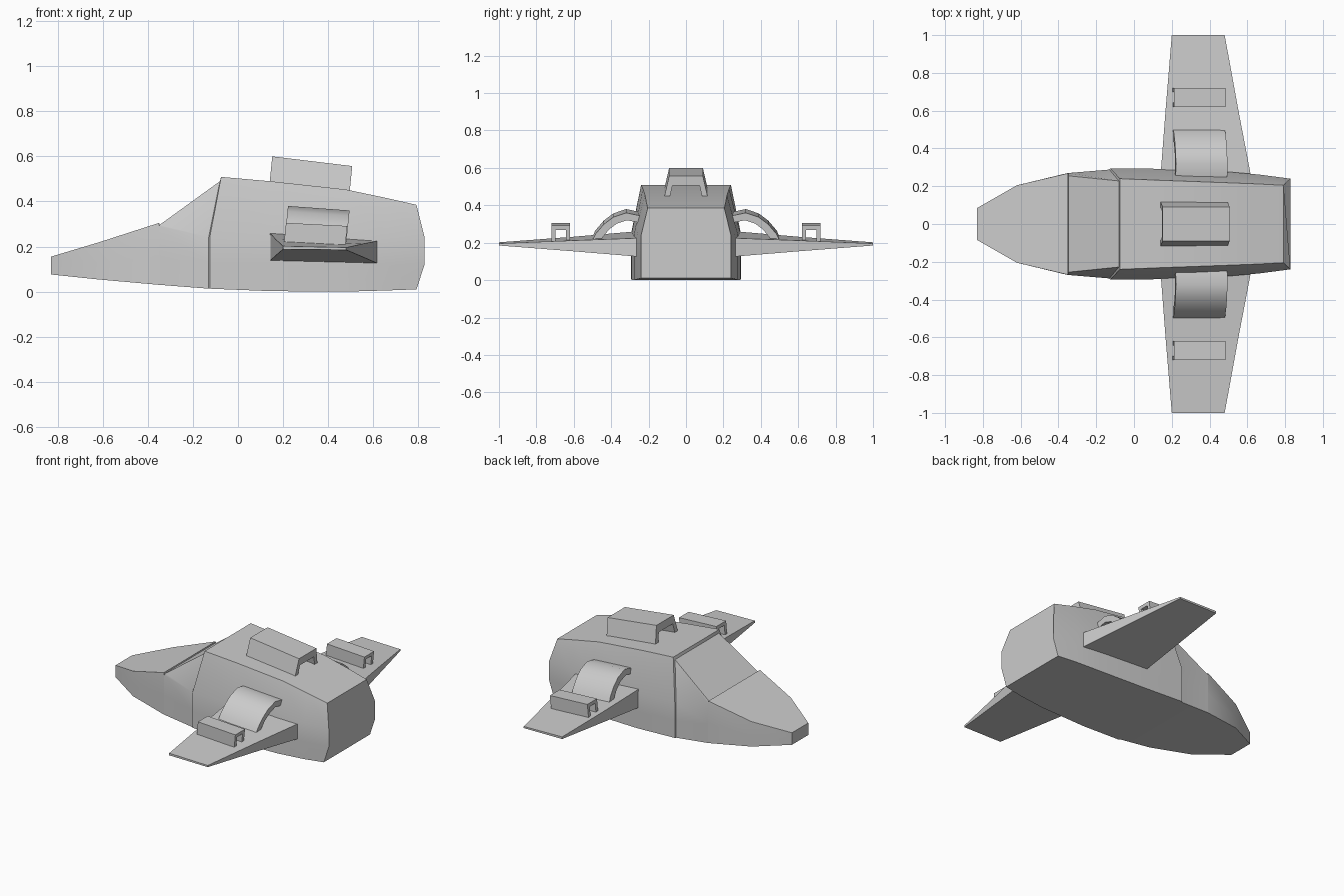
import bpy, bmesh
from math import radians

if "Cube" in bpy.data.objects:
    bpy.data.objects.remove(bpy.data.objects["Cube"])


def finish(name, verts, faces, smooth=None):
    """Make an object with consistent outward normals."""
    me = bpy.data.meshes.new(name)
    me.from_pydata(verts, [], faces)
    bm = bmesh.new()
    bm.from_mesh(me)
    bmesh.ops.recalc_face_normals(bm, faces=bm.faces)
    bm.to_mesh(me)
    bm.free()
    ob = bpy.data.objects.new(name, me)
    bpy.context.collection.objects.link(ob)
    if smooth:
        bpy.ops.object.select_all(action='DESELECT')
        bpy.context.view_layer.objects.active = ob
        ob.select_set(True)
        bpy.ops.object.shade_smooth_by_angle(angle=radians(smooth))
    return ob


def loft(name, rings, smooth=None):
    """Skin a list of equal-sized closed rings and cap both ends."""
    n = len(rings[0])
    verts = [p for r in rings for p in r]
    faces = [(i * n + j, i * n + (j + 1) % n, (i + 1) * n + (j + 1) % n, (i + 1) * n + j)
             for i in range(len(rings) - 1) for j in range(n)]
    faces += [tuple(range(n)), tuple(range(len(verts) - n, len(verts)))]
    return finish(name, verts, faces, smooth)


def strip(name, outer, inner, x0, x1, drop, lean=0.1, smooth=None):
    """Bent sheet: outer and inner y-z lines, run along x and sloping down aft."""
    zref = min(z for _, z in outer)
    n = len(outer)
    verts = []
    for x, d in ((x0, 0), (x1, drop)):
        verts += [(x + lean * (z - zref), y, z - d) for y, z in outer + inner]
    m = 2 * n
    faces = []
    for i in range(n - 1):
        a, b, c, d = i, i + 1, n + i + 1, n + i
        faces += [(a, b, c, d), (m + a, m + d, m + c, m + b),
                  (a, m + a, m + b, b), (d, c, m + c, m + d)]
    for a, d in ((0, n), (n - 1, m - 1)):
        faces.append((a, d, m + d, m + a))
    return finish(name, verts, faces, smooth)


# Fuselage: x, half width, bottom, shoulder, roof half width, roof z, roof dx, bottom dx
sections = [
    (-0.83, 0.085, 0.076, 0.150, 0.085, 0.155, 0, 0),
    (-0.62, 0.205, 0.054, 0.210, 0.205, 0.218, 0, 0),
    (-0.35, 0.270, 0.030, 0.295, 0.268, 0.305, 0, 0),
    (-0.348, 0.270, 0.030, 0.290, 0.255, 0.296, 0, 0),
    (-0.13, 0.288, 0.013, 0.242, 0.228, 0.490, 0.05, 0),
    (-0.125, 0.295, 0.013, 0.242, 0.240, 0.509, 0.05, 0),
    (0.15, 0.292, 0.002, 0.242, 0.231, 0.489, 0, 0),
    (0.48, 0.278, 0.000, 0.242, 0.219, 0.453, 0, 0),
    (0.66, 0.262, 0.005, 0.242, 0.212, 0.415, 0, 0),
    (0.828, 0.240, 0.010, 0.240, 0.205, 0.385, -0.036, -0.036),
]
rings = []
for x, w, zb, zs, wt, zt, dt, db in sections:
    half = [(x + db, w, zb), (x, w, zb + 0.48 * (zs - zb)), (x, w, zs), (x + dt, wt, zt)]
    rings.append(half + [(px, -py, pz) for px, py, pz in reversed(half)])
loft("fuselage", rings, smooth=20)

# Roof scoop
strip("roof_scoop",
      [(-0.125, 0.45), (-0.09, 0.60), (0.09, 0.60), (0.125, 0.45)],
      [(-0.095, 0.45), (-0.072, 0.55), (0.072, 0.55), (0.095, 0.45)],
      0.137, 0.492, 0.043)

for side, s in (("left", 1), ("right", -1)):
    # Tapered wing
    loft("wing_" + side, [
        [(0.14, s * 0.25, 0.135), (0.62, s * 0.25, 0.125),
         (0.62, s * 0.25, 0.225), (0.14, s * 0.25, 0.262)],
        [(0.167, s * 0.6, 0.160), (0.553, s * 0.6, 0.154),
         (0.553, s * 0.6, 0.212), (0.167, s * 0.6, 0.232)],
        [(0.20, s * 1.0, 0.188), (0.48, s * 1.0, 0.185),
         (0.48, s * 1.0, 0.196), (0.20, s * 1.0, 0.202)]])

    # Curved arch joining wing and hull
    outer = [(0.24, 0.363), (0.32, 0.380), (0.39, 0.356), (0.44, 0.318),
             (0.485, 0.265), (0.51, 0.21)]
    inner = [(0.24, 0.325), (0.315, 0.340), (0.37, 0.322), (0.412, 0.290),
             (0.445, 0.250), (0.465, 0.21)]
    strip("wing_arch_" + side, [(s * y, z) for y, z in outer],
          [(s * y, z) for y, z in inner], 0.205, 0.478, 0.02, smooth=35)

    # Open-ended channel on the outer wing
    outer = [(0.62, 0.205), (0.62, 0.305), (0.72, 0.305), (0.72, 0.205)]
    inner = [(0.642, 0.205), (0.642, 0.283), (0.698, 0.283), (0.698, 0.205)]
    strip("wing_channel_" + side, [(s * y, z) for y, z in outer],
          [(s * y, z) for y, z in inner], 0.203, 0.475, 0.014)
